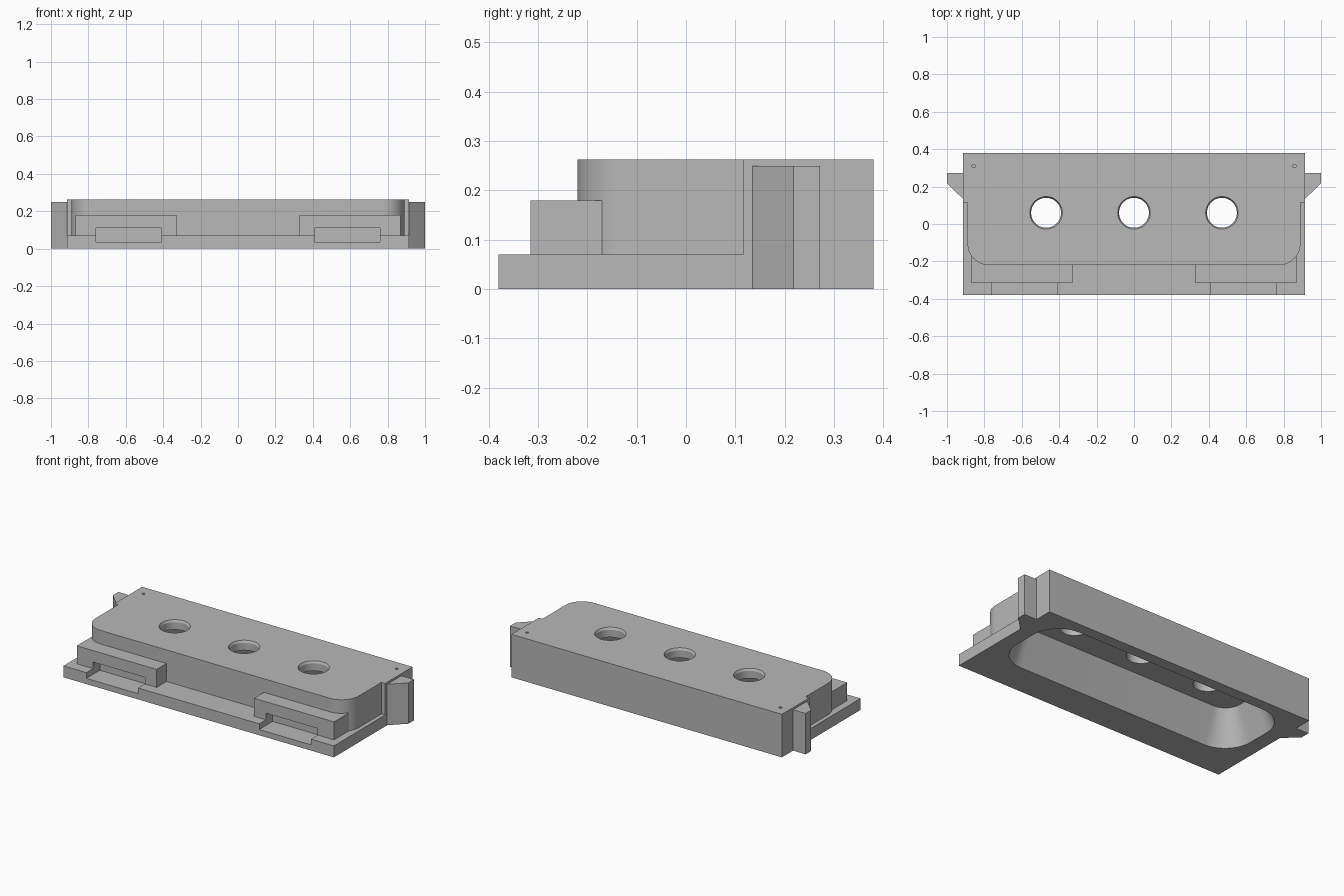
import bpy, bmesh
from math import pi, sin, cos

cube = bpy.data.objects.get("Cube")
if cube:
    bpy.data.objects.remove(cube, do_unlink=True)

grey = bpy.data.materials.new("plain grey")
grey.use_nodes = True
COLOUR = (0.48, 0.48, 0.48, 1)
grey.diffuse_color = COLOUR
grey.node_tree.nodes["Principled BSDF"].inputs["Base Color"].default_value = COLOUR


def loft(name, rings):
    """Closed solid through rings, each given as (outline points, height)."""
    bm = bmesh.new()
    loops = [[bm.verts.new((x, y, z)) for x, y in pts] for pts, z in rings]
    for low, high in zip(loops, loops[1:]):
        for i in range(len(low)):
            j = (i + 1) % len(low)
            bm.faces.new((low[i], low[j], high[j], high[i]))
    bm.faces.new(loops[0][::-1])
    bm.faces.new(loops[-1])
    bmesh.ops.recalc_face_normals(bm, faces=bm.faces)
    mesh = bpy.data.meshes.new(name)
    bm.to_mesh(mesh)
    bm.free()
    mesh.materials.append(grey)
    obj = bpy.data.objects.new(name, mesh)
    bpy.context.collection.objects.link(obj)
    return obj


def rect(x0, x1, y0, y1):
    return [(x0, y0), (x1, y0), (x1, y1), (x0, y1)]


def arc(cx, cy, r, start, end, steps=14):
    angles = [start + (end - start) * i / steps for i in range(steps + 1)]
    return [(cx + r * cos(a), cy + r * sin(a)) for a in angles]


def rounded_rect(half, y0, y1, r):
    pts = []
    for k, (sx, y) in enumerate([(-1, y0 + r), (1, y0 + r), (1, y1 - r), (-1, y1 - r)]):
        pts += arc(sx * (half - r), y, r, pi + k * pi / 2, 1.5 * pi + k * pi / 2)
    return pts


def circle(cx, cy, r, sides):
    return arc(cx, cy, r, 0, 2 * pi, sides)[:-1]


def combine(target, tool, operation):
    mod = target.modifiers.new(operation.lower(), "BOOLEAN")
    mod.operation = operation
    mod.solver = "EXACT"
    mod.object = tool
    bpy.context.view_layer.objects.active = target
    bpy.ops.object.modifier_apply(modifier=mod.name)
    bpy.data.objects.remove(tool, do_unlink=True)


# Raised body: full width at the rear, narrower with rounded corners in front
R = 0.115
outline = [(-0.915, 0.38), (-0.915, 0.115), (-0.89, 0.115)]
outline += arc(-0.89 + R, -0.22 + R, R, pi, 1.5 * pi)
outline += arc(0.89 - R, -0.22 + R, R, 1.5 * pi, 2 * pi)
outline += [(0.89, 0.115), (0.915, 0.115), (0.915, 0.38)]
body = loft("housing_body", [(outline, 0), (outline, 0.263)])

# Base flange
flange = rect(-0.915, 0.915, -0.38, 0.115)
combine(body, loft("base_flange", [(flange, 0), (flange, 0.07)]), "UNION")

# Front latch blocks with a pocket under each
for s in (-1, 1):
    block = rect(*sorted((s * 0.33, s * 0.87)), -0.315, -0.17)
    combine(body, loft("latch_block", [(block, 0.05), (block, 0.18)]), "UNION")
    pocket = rect(*sorted((s * 0.41, s * 0.76)), -0.45, -0.25)
    combine(body, loft("latch_pocket", [(pocket, 0.035), (pocket, 0.11)]), "DIFFERENCE")

# Tapered hollow, open at the bottom
hollow = [(rounded_rect(0.83, -0.19, 0.32, 0.185), -0.02),
          (rounded_rect(0.745, -0.10, 0.23, 0.1), 0.205)]
combine(body, loft("hollow", hollow), "DIFFERENCE")

# Three through holes with a small chamfer
for x in (-0.47, 0, 0.47):
    hole = [(circle(x, 0.06, r, 48), z)
            for r, z in [(0.08, 0.15), (0.08, 0.25), (0.087, 0.263), (0.087, 0.3)]]
    combine(body, loft("hole", hole), "DIFFERENCE")

# Pin holes in the rear corners of the top
for x in (-0.857, 0.857):
    pin = circle(x, 0.31, 0.009, 12)
    combine(body, loft("pin_hole", [(pin, 0.22), (pin, 0.3)]), "DIFFERENCE")

# Side lugs with a slanted front
parts = [body]
for side, s in (("left", 1), ("right", -1)):
    lug = [(s * x, y) for x, y in
           [(0.915, 0.272), (1, 0.272), (1, 0.218), (0.915, 0.135)]]
    parts.append(loft(side + "_lug", [(lug, 0), (lug, 0.25)]))

# Smooth curved walls, crisp edges elsewhere
bpy.ops.object.select_all(action="DESELECT")
for part in parts:
    part.select_set(True)
bpy.context.view_layer.objects.active = body
bpy.ops.object.shade_smooth_by_angle(angle=pi / 7)
